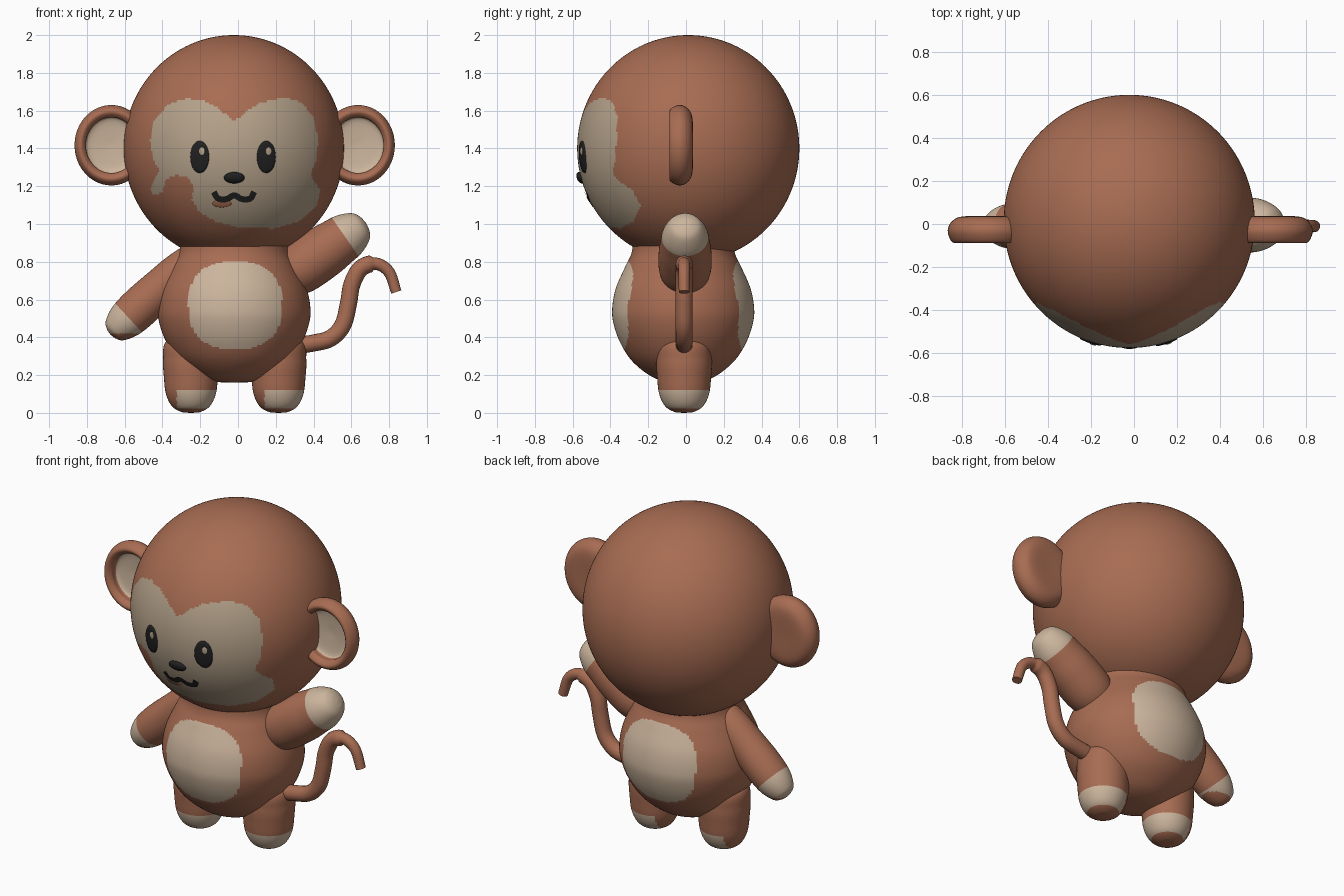
import bpy, bmesh, math
from mathutils import Vector

if "Cube" in bpy.data.objects:
    bpy.data.objects.remove(bpy.data.objects["Cube"])


def mat(name, rgb):
    m = bpy.data.materials.new(name)
    m.diffuse_color = (*rgb, 1)
    m.use_nodes = True
    m.node_tree.nodes["Principled BSDF"].inputs["Base Color"].default_value = m.diffuse_color
    return m


BROWN = mat("brown fur", (0.39, 0.15, 0.085))
TAN = mat("tan fur", (0.60, 0.46, 0.335))
FACE = mat("face tan", (0.46, 0.36, 0.255))
DARK = mat("dark features", (0.016, 0.015, 0.016))
MID = -0.0175                                   # symmetry plane in x
HEAD, HEAD_R = Vector((-0.022, 0.012, 1.4)), Vector((0.583, 0.588, 0.6))


def smooth(pts, steps=6):
    """Catmull-Rom resampling of a list of points."""
    p = [Vector(q) for q in pts]
    p = [p[0] * 2 - p[1]] + p + [p[-1] * 2 - p[-2]]
    out = []
    for a, b, c, d in zip(p, p[1:], p[2:], p[3:]):
        for i in range(steps):
            t = i / steps
            out.append(0.5 * (2 * b + (c - a) * t + (2 * a - 5 * b + 4 * c - d) * t * t
                              + (3 * b - a - 3 * c + d) * t ** 3))
    return out + [p[-2]]


def finish(name, bm, mats, rule=None):
    bmesh.ops.remove_doubles(bm, verts=bm.verts, dist=1e-5)
    bmesh.ops.recalc_face_normals(bm, faces=bm.faces)
    for f in bm.faces:
        f.smooth = True
        if rule:
            f.material_index = int(rule(f.calc_center_median()))
    me = bpy.data.meshes.new(name)
    bm.to_mesh(me)
    bm.free()
    for m in mats:
        me.materials.append(m)
    ob = bpy.data.objects.new(name, me)
    bpy.context.collection.objects.link(ob)
    return ob


def skin(bm, rings, closed=True):
    rows = [[bm.verts.new(v) for v in r] for r in rings]
    n = len(rows[0])
    for a, b in zip(rows, rows[1:]):
        for i in range(n if closed else n - 1):
            j = (i + 1) % n
            bm.faces.new((a[i], a[j], b[j], b[i]))
    return rows


def revolve(name, profile, origin, axis=(0, 0, 1), scale=(1, 1), mats=(BROWN,), rule=None, n=64, steps=5):
    """Revolve (radius, height) points around an axis."""
    rot, o = Vector(axis).to_track_quat('Z', 'Y'), Vector(origin)
    ang = [2 * math.pi * i / n for i in range(n)]
    rings = [[o + rot @ Vector((max(r, 0) * scale[0] * math.cos(a), max(r, 0) * scale[1] * math.sin(a), h))
              for a in ang] for r, h in smooth(profile, steps)]
    bm = bmesh.new()
    skin(bm, rings)
    return finish(name, bm, mats, rule)


def on_head(x, z, off):
    k = 1 - ((x - HEAD.x) / HEAD_R.x) ** 2 - ((z - HEAD.z) / HEAD_R.z) ** 2
    return Vector((x, HEAD.y - HEAD_R.y * math.sqrt(max(k, 0)) - off, z))


def plate(name, x, z, rx, rz, m, off=0.005, bulge=0.003):
    """Thin oval hugging the front of the head."""
    bm = bmesh.new()
    skin(bm, [[on_head(x + s * rx * math.cos(a * math.pi / 16), z + s * rz * math.sin(a * math.pi / 16),
                       (off if s < 1 else 0) + bulge * math.sqrt(1 - s * s)) for a in range(32)]
              for s in (1, 0.97, 0.8, 0.5, 0.25, 0)])
    return finish(name, bm, [m])


# head, with the mask shape coloured on its front
MASK = [(-.02, 1.54), (-.10, 1.61), (-.18, 1.65), (-.27, 1.665), (-.37, 1.635), (-.445, 1.545),
        (-.465, 1.44), (-.45, 1.345), (-.415, 1.28), (-.465, 1.185), (-.45, 1.15), (-.40, 1.17),
        (-.38, 1.24), (-.32, 1.26), (-.255, 1.24), (-.235, 1.185), (-.245, 1.13), (-.205, 1.065),
        (-.125, 1.015), (.01, .98), (.19, .975), (.325, 1.015), (.415, 1.095), (.435, 1.175),
        (.385, 1.26), (.415, 1.345), (.425, 1.45), (.40, 1.565), (.335, 1.645), (.245, 1.67),
        (.125, 1.645), (.035, 1.59)]


def in_mask(c):
    inside = False
    for (x1, z1), (x2, z2) in zip(MASK, MASK[1:] + MASK[:1]):
        if (z1 > c.z) != (z2 > c.z) and c.x < x1 + (c.z - z1) * (x2 - x1) / (z2 - z1):
            inside = not inside
    return inside and c.y < 0


bm = bmesh.new()
bmesh.ops.create_uvsphere(bm, u_segments=280, v_segments=150, radius=1)
for v in bm.verts:
    v.co = HEAD + v.co * HEAD_R
finish("head", bm, [BROWN, FACE], in_mask)

# facial features
for side, x in (("left", -.203), ("right", .15)):
    plate(side + "_eye", x, 1.355, .05, .085, DARK)
    plate(side + "_eye_glint", x + .012, 1.385, .016, .022, FACE, off=0.009)
plate("nose", -.02, 1.245, .055, .03, DARK, bulge=0.018)
plate("lip", -.085, 1.108, .05, .02, BROWN, off=0.003)
path = smooth([(-.128, 1.17), (-.105, 1.135), (-.06, 1.132), (-.02, 1.152), (.02, 1.132), (.065, 1.135), (.085, 1.17)])
rings = []
for i, p in enumerate(path):
    d = (path[min(i + 1, len(path) - 1)] - path[max(i - 1, 0)]).normalized()
    nrm = Vector((-d.y, d.x))
    rings.append([on_head(*(p + nrm * s), 0.007) for s in (-.016, 0, .016)])
bm = bmesh.new()
skin(bm, rings, closed=False)
finish("mouth", bm, [DARK])

# ears: dished discs with a rounded rim
EAR = [(0, -.035), (.65, -.035), (.9, -.012), (1, .03), (.93, .075), (.82, .088), (.70, .065), (.64, .025), (0, .01)]
for side, s in (("left", -1), ("right", 1)):
    ex = MID + s * .653
    revolve(side + "_ear", EAR, (ex, 0, 1.417), (0, -1, 0), (.195, .213), (BROWN, TAN),
            lambda c: c.y < -.005 and math.hypot((c.x - ex) / .195, (c.z - 1.417) / .213) < .69, n=48)

# body with a rounded patch on belly and back
BODY = [(0, .16), (.10, .166), (.19, .2), (.29, .28), (.355, .38), (.39, .48), (.395, .56),
        (.375, .66), (.325, .77), (.29, .84), (.28, .9), (.28, .97)]
revolve("body", BODY, (-.02, -.015, 0), scale=(1.02, .95), mats=(BROWN, TAN),
        rule=lambda c: abs((c.x + .015) / .248) ** 2.5 + abs((c.z - .57) / .232) ** 2.5 < 1, n=160, steps=10)

# legs with tan feet and brown soles
LEG = [(0, 0), (.05, .005), (.10, .035), (.132, .1), (.143, .19), (.147, .28), (.13, .38), (0, .43)]
for side, s in (("left", -1), ("right", 1)):
    lx = MID + s * .232
    revolve(side + "_leg", LEG, (lx, -.01, 0), mats=(BROWN, TAN), steps=8,
            rule=lambda c: .025 < c.z < .125 and c.x - lx > -.075)

# lowered arm and raised arm, each with a tan hand
start, d = Vector((-.26, -.01, .80)), Vector((-.733, 0, -.68)).normalized()
revolve("left_arm", [(0, -.06), (.07, -.04), (.095, .05), (.104, .2), (.109, .35), (.10, .46), (.07, .535), (.035, .56), (0, .567)],
        start, d, mats=(BROWN, TAN), steps=8,
        rule=lambda c: (c - start).dot(d) > .43 and c.z > .42)
start2, d2 = Vector((.27, -.005, .725)), Vector((.82, 0, .57)).normalized()
revolve("right_arm", [(0, -.08), (.09, -.05), (.135, .05), (.14, .2), (.13, .31), (.118, .39), (.085, .46), (.045, .487), (0, .495)],
        start2, d2, mats=(BROWN, TAN), steps=8, rule=lambda c: (c - start2).dot(d2) > .365)

# curled tail
path = smooth([(.30, .355), (.40, .37), (.49, .395), (.555, .465), (.585, .58), (.603, .68), (.65, .765),
               (.73, .79), (.80, .745), (.838, .64)])
rings = []
for i, p in enumerate(path):
    t = (path[min(i + 1, len(path) - 1)] - path[max(i - 1, 0)]).normalized()
    r = .05 - .022 * i / (len(path) - 1) if i > 40 else .045
    rings.append([(p.x - t.y * r * math.cos(a), -.01 + r * math.sin(a), p.y + t.x * r * math.cos(a))
                  for a in [k * math.pi / 10 for k in range(20)]])
bm = bmesh.new()
rows = skin(bm, rings)
for end in (rows[0], rows[-1]):
    bm.faces.new(end)
tail = finish("tail", bm, [BROWN])
for f in tail.data.polygons:
    f.use_smooth = len(f.vertices) == 4
